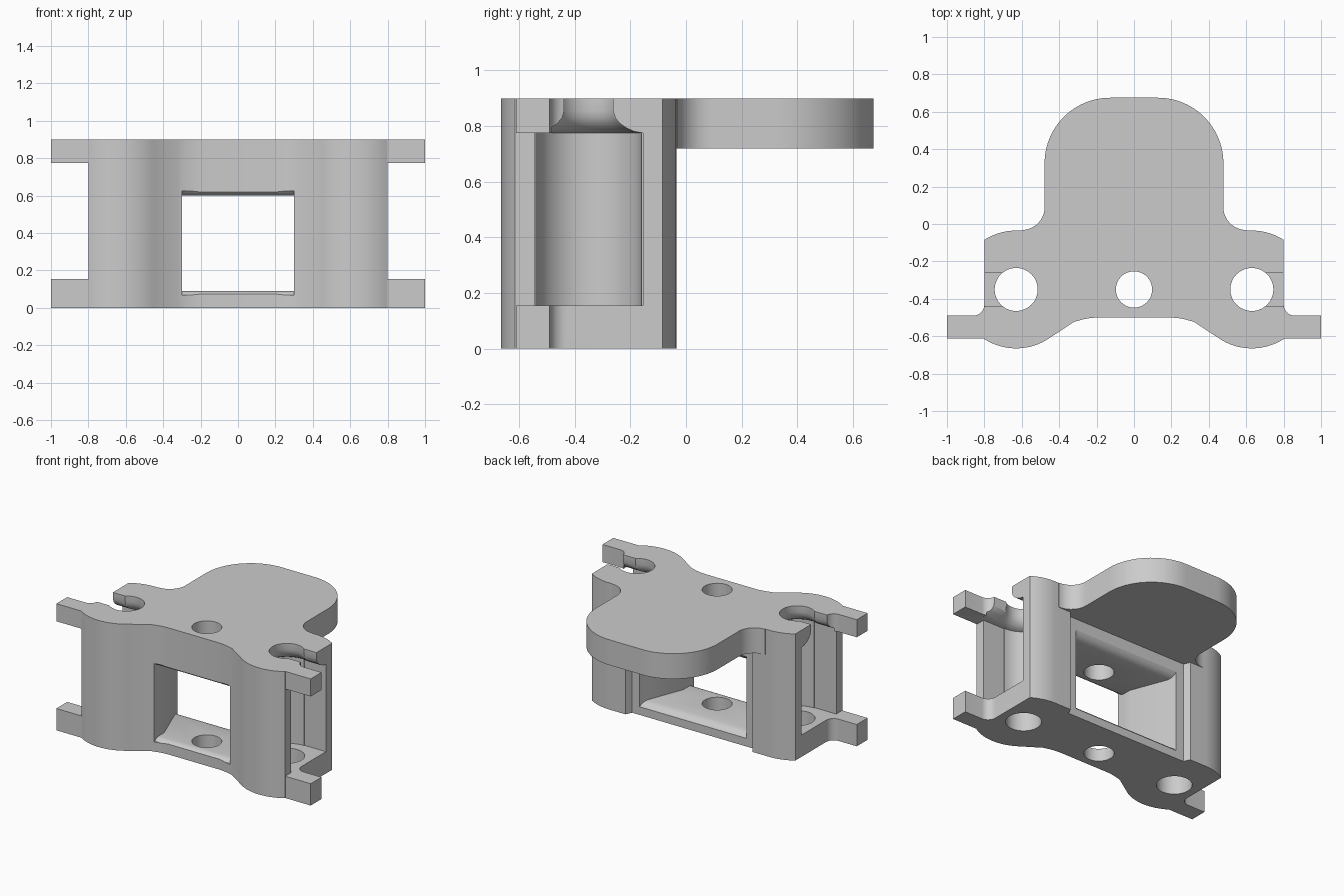
import bpy, bmesh, math

if "Cube" in bpy.data.objects:
    bpy.data.objects.remove(bpy.data.objects["Cube"])

grey = bpy.data.materials.new("plain_grey")
grey.diffuse_color = (0.6, 0.6, 0.6, 1)
grey.use_nodes = True
grey.node_tree.nodes["Principled BSDF"].inputs["Base Color"].default_value = grey.diffuse_color


def arc(cx, cy, r, a0, a1, n=12):
    return [(cx + r * math.cos(math.radians(a0 + (a1 - a0) * i / n)),
             cy + r * math.sin(math.radians(a0 + (a1 - a0) * i / n))) for i in range(n + 1)]


def loft(name, rings):
    """Closed solid through rings of equal point count."""
    bm = bmesh.new()
    vs = [[bm.verts.new(p) for p in ring] for ring in rings]
    n = len(rings[0])
    for a, b in zip(vs, vs[1:]):
        for i in range(n):
            bm.faces.new((a[i], a[(i + 1) % n], b[(i + 1) % n], b[i]))
    bm.faces.new(vs[0][::-1])
    bm.faces.new(vs[-1])
    bmesh.ops.recalc_face_normals(bm, faces=bm.faces)
    me = bpy.data.meshes.new(name)
    bm.to_mesh(me)
    bm.free()
    me.materials.append(grey)
    ob = bpy.data.objects.new(name, me)
    bpy.context.collection.objects.link(ob)
    return ob


def prism(name, pts, z0, z1):
    return loft(name, [[(x, y, z) for x, y in pts] for z in (z0, z1)])


def symmetric(half):
    """Half outline at x > 0, completed on the other side."""
    return half + [(-x, y) for x, y in reversed(half)]


def lathe(name, cx, cy, profile, n=48):
    return loft(name, [[(x, y, z) for x, y in arc(cx, cy, r, 0, 360, n)[:-1]]
                       for r, z in profile])


def combine(base, tool, op):
    mod = base.modifiers.new(op, 'BOOLEAN')
    mod.operation, mod.object, mod.solver = op, tool, 'EXACT'
    bpy.context.view_layer.objects.active = base
    bpy.ops.object.modifier_apply(modifier=mod.name)
    bpy.data.objects.remove(tool)


TOP = 0.9
PX, PY = 0.63, -0.35          # centre of each side socket

# Main block: waisted front, rounded socket ends, recessed back
block = ([(0.2, -0.5), (0.235, -0.503), (0.27, -0.509), (0.32, -0.523)]
         + arc(PX, PY, 0.315, -125, -57.3, 20)
         + arc(PX, PY, 0.315, 57.3, 90, 10)
         + [(0.5, -0.035), (0.48, -0.08)])
bracket = prism("bracket_body", symmetric(block), 0, TOP)

# Rounded top tongue with filleted neck
tongue = ([(0.56, -0.2), (0.6, -0.12)] + arc(0.6, 0.09, 0.122, -90, -180)
          + arc(0.128, 0.325, 0.35, 0, 90, 24))
combine(bracket, prism("tongue", symmetric(tongue), 0.72, TOP), 'UNION')

# Four side arms
for s in (1, -1):
    arm = ([(0.7, -0.612), (1, -0.612), (1, -0.49)]
           + arc(0.86, -0.43, 0.06, -90, -180, 8) + [(0.7, -0.43)])
    for z0, z1 in ((0, 0.155), (0.775, TOP)):
        combine(bracket, prism("arm", [(s * x, y) for x, y in arm], z0, z1), 'UNION')

# Side sockets: bored cavity with flared neck, open towards the side
flare = [(0.775, 0), (0.781, 0.3), (0.793, 0.55), (0.81, 0.78), (0.83, 0.93), (0.855, 1)]
for s in (1, -1):
    bore = [(0.115, -0.1), (0.115, 0.155)] + [(0.19, 0.155)]
    bore += [(0.19 - 0.075 * t, z) for z, t in flare] + [(0.115, 1.0)]
    combine(bracket, lathe("socket", s * PX, PY, bore), 'DIFFERENCE')
    side = [(0.195, 0.155)] + [(0.195 - 0.107 * t, z) for z, t in flare] + [(0.088, 1.0)]
    side += [(-w, z) for w, z in reversed(side)]
    combine(bracket, loft("socket_slot", [[(s * x, PY + w, z) for w, z in side]
                                          for x in (PX, 0.83)]), 'DIFFERENCE')

# Window: straight sides at the front, flaring to the back, rounded sills
sections = [(-0.8, 0.3, 0.068, 0.625), (-0.505, 0.3, 0.068, 0.625), (-0.495, 0.3, 0.079, 0.613),
            (-0.48, 0.3, 0.087, 0.604), (-0.46, 0.3, 0.09, 0.6), (-0.4, 0.3, 0.09, 0.6),
            (-0.14, 0.4, 0.09, 0.6), (-0.11, 0.41, 0.083, 0.608), (-0.09, 0.417, 0.07, 0.625),
            (-0.08, 0.42, 0.058, 0.64), (0.1, 0.42, 0.058, 0.64)]
combine(bracket, loft("window", [[(-w, y, a), (w, y, a), (w, y, b), (-w, y, b)]
                                 for y, w, a, b in sections]), 'DIFFERENCE')

# Central vertical hole
combine(bracket, lathe("centre_hole", 0, PY, [(0.097, -0.1), (0.097, 1.0)]), 'DIFFERENCE')

# Smooth shading with sharp edges kept
bpy.ops.object.select_all(action='DESELECT')
bracket.select_set(True)
bpy.context.view_layer.objects.active = bracket
bpy.ops.object.shade_smooth_by_angle(angle=math.radians(30))
